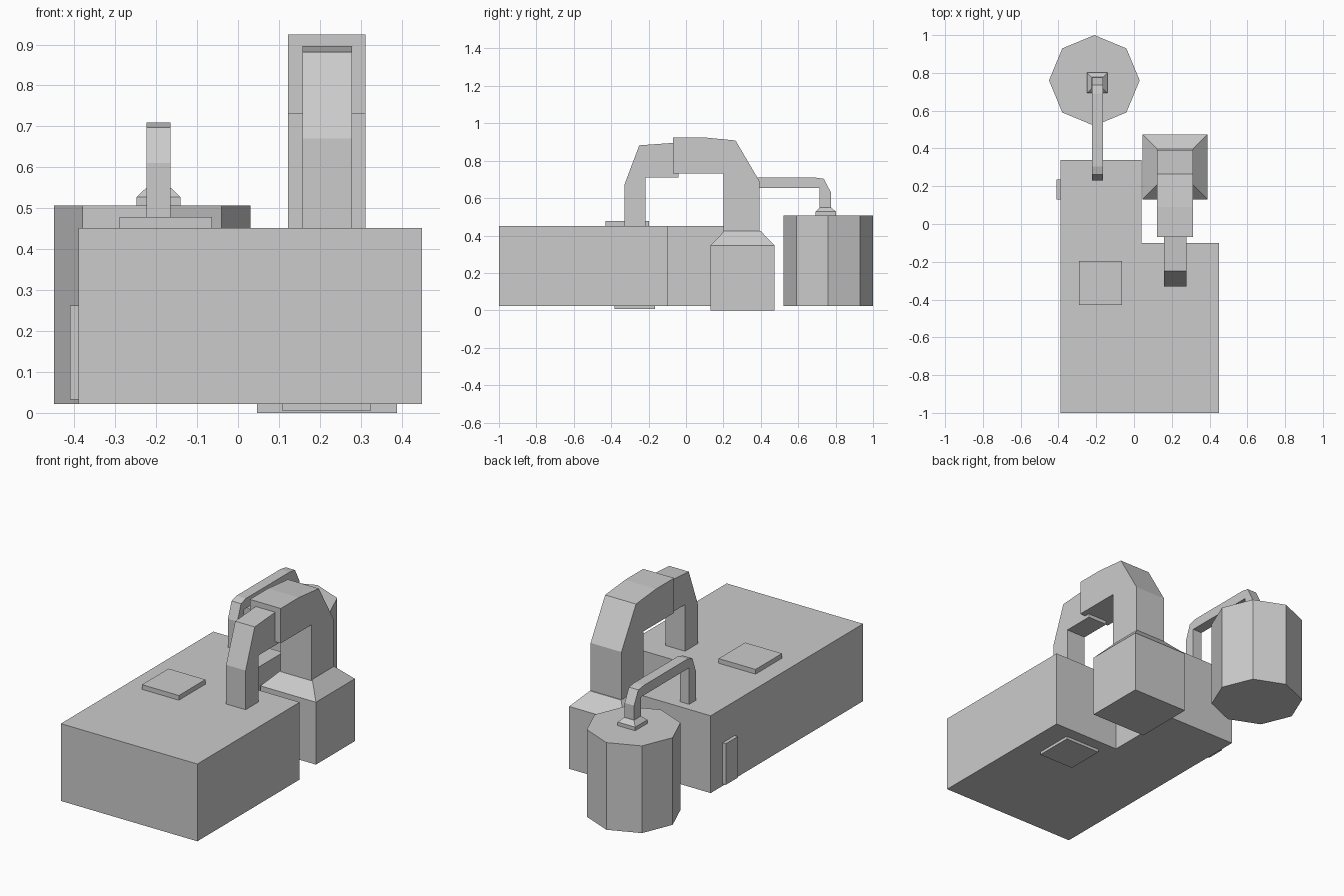
import bpy, bmesh, math

if "Cube" in bpy.data.objects:
    bpy.data.objects.remove(bpy.data.objects["Cube"])


def finish(bm, name):
    bmesh.ops.recalc_face_normals(bm, faces=bm.faces)
    mesh = bpy.data.meshes.new(name)
    bm.to_mesh(mesh)
    bm.free()
    obj = bpy.data.objects.new(name, mesh)
    bpy.context.collection.objects.link(obj)
    return obj


def extrude(name, base, offset):
    """Extrude a closed flat outline by an offset vector."""
    bm = bmesh.new()
    face = bm.faces.new([bm.verts.new(p) for p in base])
    ext = bmesh.ops.extrude_face_region(bm, geom=[face], use_keep_orig=True)
    verts = [g for g in ext["geom"] if isinstance(g, bmesh.types.BMVert)]
    bmesh.ops.translate(bm, vec=offset, verts=verts)
    return finish(bm, name)


def duct(name, x0, x1, side):
    """Duct from a (y, z) side profile spanning x0..x1."""
    return extrude(name, [(x0, y, z) for y, z in side], (x1 - x0, 0, 0))


def slab(name, x0, x1, y0, y1, z0, z1):
    return extrude(name, [(x0, y0, z0), (x1, y0, z0), (x1, y1, z0), (x0, y1, z0)],
                   (0, 0, z1 - z0))


def stack(name, cx, cy, rings):
    """Square sections (half size, z) joined bottom to top."""
    bm = bmesh.new()
    loops = [[bm.verts.new((cx + sx * h, cy + sy * h, z))
              for sx, sy in ((-1, -1), (1, -1), (1, 1), (-1, 1))] for h, z in rings]
    for a, b in zip(loops, loops[1:]):
        for i in range(4):
            j = (i + 1) % 4
            bm.faces.new((a[i], a[j], b[j], b[i]))
    bm.faces.new(loops[0])
    bm.faces.new(loops[-1])
    return finish(bm, name)


# L-shaped main body
outline = [(-0.39, -1), (0.45, -1), (0.45, -0.10), (0.04, -0.10), (0.04, 0.34), (-0.39, 0.34)]
extrude("main_body", [(x, y, 0.022) for x, y in outline], (0, 0, 0.43))

# Raised panels on top, underside and left side
slab("top_panel", -0.29, -0.063, -0.43, -0.197, 0.44, 0.478)
slab("bottom_panel", 0.107, 0.325, -0.383, -0.165, 0.006, 0.03)
slab("side_panel", -0.41, -0.38, 0.13, 0.235, 0.033, 0.262)

# Intake box with tapered shoulder
stack("intake_box", 0.217, 0.302, [(0.171, 0), (0.171, 0.347), (0.096, 0.425)])

# Large duct rising from the box, small duct dropping to the body
duct("large_duct", 0.122, 0.312, [
    (0.20, 0.42), (0.393, 0.42), (0.393, 0.69), (0.265, 0.908), (0.09, 0.925),
    (-0.07, 0.925), (-0.07, 0.731), (0.20, 0.731)])
duct("small_duct", 0.158, 0.278, [
    (-0.33, 0.44), (-0.217, 0.44), (-0.217, 0.711), (-0.04, 0.711),
    (-0.04, 0.895), (-0.07, 0.895), (-0.25, 0.882), (-0.33, 0.67)])

# Eight-sided tank
tank = [(-0.21 + 0.24 * math.cos(i * math.pi / 4),
         0.76 + 0.24 * math.sin(i * math.pi / 4), 0.022) for i in range(8)]
extrude("tank", tank, (0, 0, 0.485))

# Tank collar and pipe linking it to the body
stack("tank_collar", -0.194, 0.747, [(0.054, 0.50), (0.054, 0.527), (0.03, 0.55)])
duct("tank_pipe", -0.223, -0.165, [
    (0.23, 0.44), (0.29, 0.44), (0.29, 0.655), (0.715, 0.655), (0.715, 0.54),
    (0.775, 0.54), (0.775, 0.63), (0.737, 0.703), (0.69, 0.71),
    (0.305, 0.71), (0.262, 0.697), (0.23, 0.61)])
